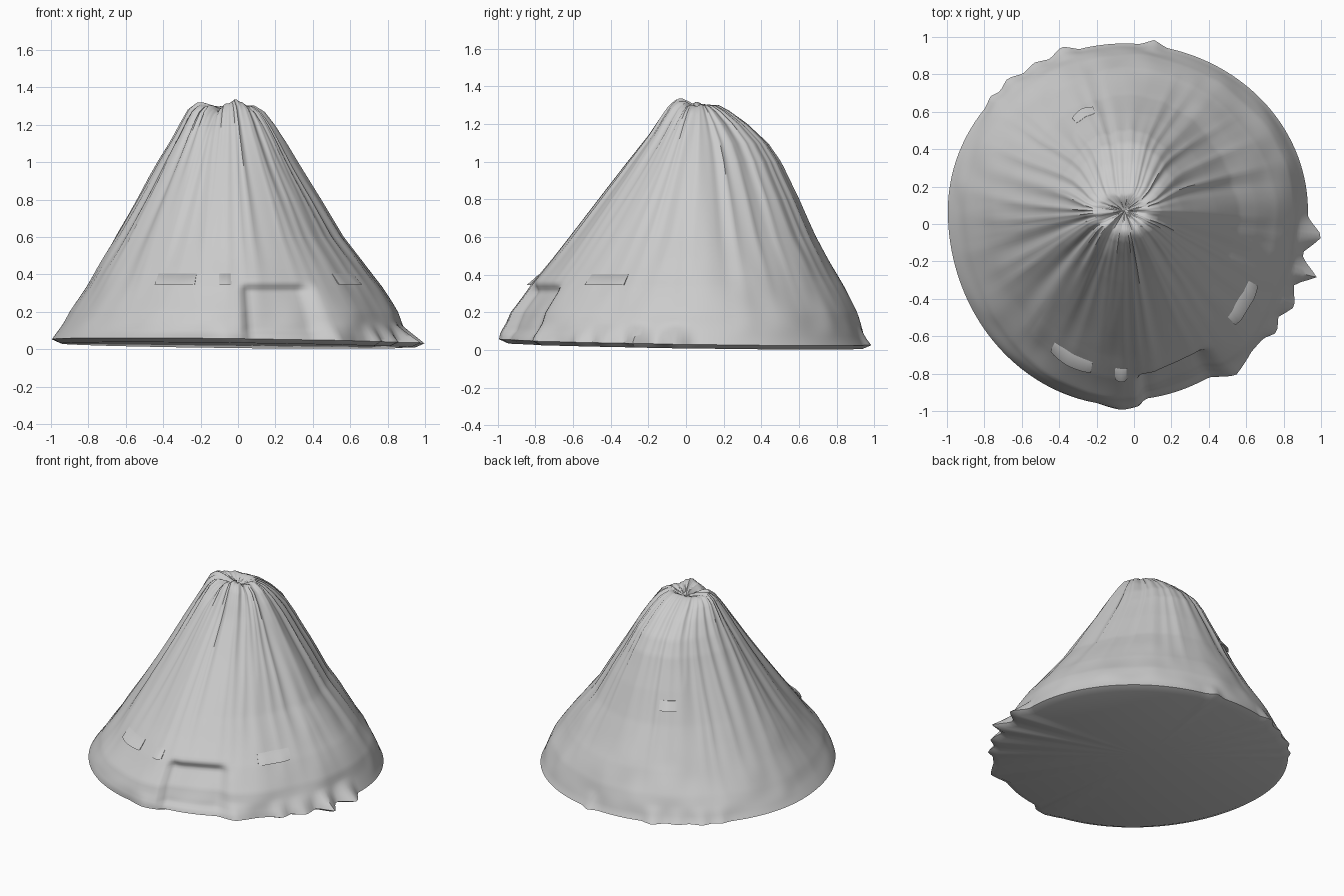
import bpy, bmesh, math
from mathutils import Vector, noise

if "Cube" in bpy.data.objects:
    bpy.data.objects.remove(bpy.data.objects["Cube"])

CX, CY = -0.05, 0.07          # axis of the cone
# height, left x, right x, front y, back y
PROFILE = [(0.04, -0.995, 0.93, -0.97, 0.965),
           (0.07, -0.975, 0.915, -0.97, 0.95),
           (0.20, -0.90, 0.855, -0.93, 0.905),
           (0.34, -0.81, 0.765, -0.83, 0.84),
           (0.48, -0.725, 0.66, -0.715, 0.765),
           (0.60, -0.655, 0.565, -0.62, 0.70),
           (0.80, -0.54, 0.445, -0.465, 0.61),
           (1.00, -0.43, 0.32, -0.31, 0.51),
           (1.10, -0.37, 0.26, -0.23, 0.44),
           (1.20, -0.31, 0.195, -0.15, 0.33),
           (1.27, -0.265, 0.14, -0.09, 0.23),
           (1.30, -0.225, 0.09, -0.05, 0.17)]
# ragged rim spikes: angle, outward push, half width (degrees)
SPIKES = [(-7, .085, 5), (-18, .10, 4), (-28, .05, 5), (-37, .04, 4),
          (-54, .04, 8), (-91, .025, 8), (81, .03, 4), (110, .04, 5),
          (120, .02, 5), (130, .03, 5), (138, .02, 4)]
SEGS, ROWS = 240, 80


def ang_diff(a, b):
    return abs((a - b + 180) % 360 - 180)


def smooth(a, b, x):
    t = max(0, min(1, (x - a) / (b - a)))
    return t * t * (3 - 2 * t)


def extents(z):
    for p, q in zip(PROFILE, PROFILE[1:]):
        if z <= q[0]:
            break
    t = max(0, min(1, (z - p[0]) / (q[0] - p[0])))
    return [p[i] + (q[i] - p[i]) * t for i in range(1, 5)]


def surface(deg, z, lift=0.0):
    """Point on the creased flank at a compass angle and height."""
    a = math.radians(deg)
    c, s = math.cos(a), math.sin(a)
    xl, xr, yf, yb = extents(z)
    x = c * ((xr - CX) if c > 0 else (CX - xl))
    y = s * ((yb - CY) if s > 0 else (CY - yf))
    # radial creases running down the flank
    fade = smooth(0.08, 0.7, z)
    crease = noise.noise(Vector((c * 3.2, s * 3.2, z * 0.5)))
    fine = abs(noise.noise(Vector((c * 7, s * 7, z * 0.6 + 9))))
    d = fade * (0.016 * crease - 0.026 * fine)
    # flanks a little flatter on the diagonals
    d -= 0.018 * abs(math.sin(2 * a)) * smooth(0.1, 0.4, z) * (1 - smooth(0.9, 1.3, z))
    # soft lumps around the foot
    d += 0.016 * (1 - fade) * noise.noise(Vector((c * 5, s * 5, z * 5 + 3))) * smooth(0.04, 0.15, z)
    # hollowed panel on the front right, beside the bulging skirt
    panel = smooth(-86, -83, deg) * (1 - smooth(-62, -54, deg))
    d -= panel * (1 - smooth(0.30, 0.37, z)) * (0.03 + 0.03 * smooth(0.04, 0.1, z))
    # rim spikes
    low = max(0, 1 - (z - 0.04) / 0.10)
    d += sum(h * low * max(0, 1 - ang_diff(deg, k) / w) for k, h, w in SPIKES)
    r = math.hypot(x, y)
    f = (r + d + lift) / r
    return Vector((CX + x * f, CY + y * f, z))


def top_height(deg):
    """Uneven crater edge with a peak, a notch and a left corner."""
    h = 0.012 * noise.noise(Vector((math.cos(math.radians(deg)) * 3,
                                    math.sin(math.radians(deg)) * 3, 4)))
    h += 0.036 * max(0, 1 - ang_diff(deg, -72) / 30)
    h -= 0.03 * max(0, 1 - ang_diff(deg, -112) / 16)
    h += 0.015 * max(0, 1 - ang_diff(deg, 180) / 30)
    return h


def finish(bm, name):
    bmesh.ops.recalc_face_normals(bm, faces=bm.faces)
    me = bpy.data.meshes.new(name)
    bm.to_mesh(me)
    bm.free()
    ob = bpy.data.objects.new(name, me)
    bpy.context.collection.objects.link(ob)
    bpy.ops.object.select_all(action='DESELECT')
    ob.select_set(True)
    bpy.context.view_layer.objects.active = ob
    bpy.ops.object.shade_smooth_by_angle(angle=math.radians(50))
    return ob


def floor_z(p):
    return 0.02 - 0.012 * p.x - 0.015 * p.y


# mountain: slightly tilted base, creased flank and small crater
bm = bmesh.new()
angles = [-180 + 360 * i / SEGS for i in range(SEGS)]
rings = []
base = [surface(a, 0.04, -0.05) for a in angles]
rings.append([bm.verts.new((p.x, p.y, floor_z(p))) for p in base])
for j in range(ROWS + 1):
    z = 0.04 + 1.26 * j / ROWS
    ring = []
    for a in angles:
        p = surface(a, z)
        p.z += top_height(a) * smooth(1.12, 1.3, z)
        p.z += (floor_z(p) - 0.018) * (1 - smooth(0.04, 0.2, z))
        ring.append(bm.verts.new(p))
    rings.append(ring)
for f, drop in ((0.8, 0.0), (0.5, 0.015), (0.25, 0.03)):
    ring = []
    for v, a in zip(rings[ROWS + 1], angles):
        ring.append(bm.verts.new((CX + (v.co.x - CX) * f, CY + (v.co.y - CY) * f,
                                  v.co.z - drop)))
    rings.append(ring)
for lo, hi in zip(rings, rings[1:]):
    for i in range(SEGS):
        k = (i + 1) % SEGS
        bm.faces.new((lo[i], lo[k], hi[k], hi[i]))
for ring, z in ((rings[0], 0.02), (rings[-1], 1.26)):
    mid = bm.verts.new((CX, CY, z))
    for i in range(SEGS):
        bm.faces.new((ring[i], ring[(i + 1) % SEGS], mid))
finish(bm, "mountain")


# thin rock shelves overhanging the flank
def rock_ledge(name, start, end, z, out=0.022, height=0.06):
    bm = bmesh.new()
    n = 12
    rows = []
    for i in range(n + 1):
        a = start + (end - start) * i / n
        o = out * math.sin(math.pi * (0.04 + 0.92 * i / n)) ** 0.5
        rows.append([bm.verts.new(p) for p in (surface(a, z + 0.012, -0.03), surface(a, z, o),
                                               surface(a, z + height, 0.001),
                                               surface(a, z + height, -0.03))])
    for p, q in zip(rows, rows[1:]):
        for i in range(4):
            bm.faces.new((p[i], p[(i + 1) % 4], q[(i + 1) % 4], q[i]))
    bm.faces.new(rows[0])
    bm.faces.new(rows[-1])
    finish(bm, name)


for name, a0, a1, z in (("front_left_ledge", -122, -104, 0.345),
                        ("front_ledge", -94, -89, 0.345),
                        ("right_ledge", -43, -27, 0.345),
                        ("back_ledge", 108, 121, 0.69)):
    rock_ledge(name, a0, a1, z)
